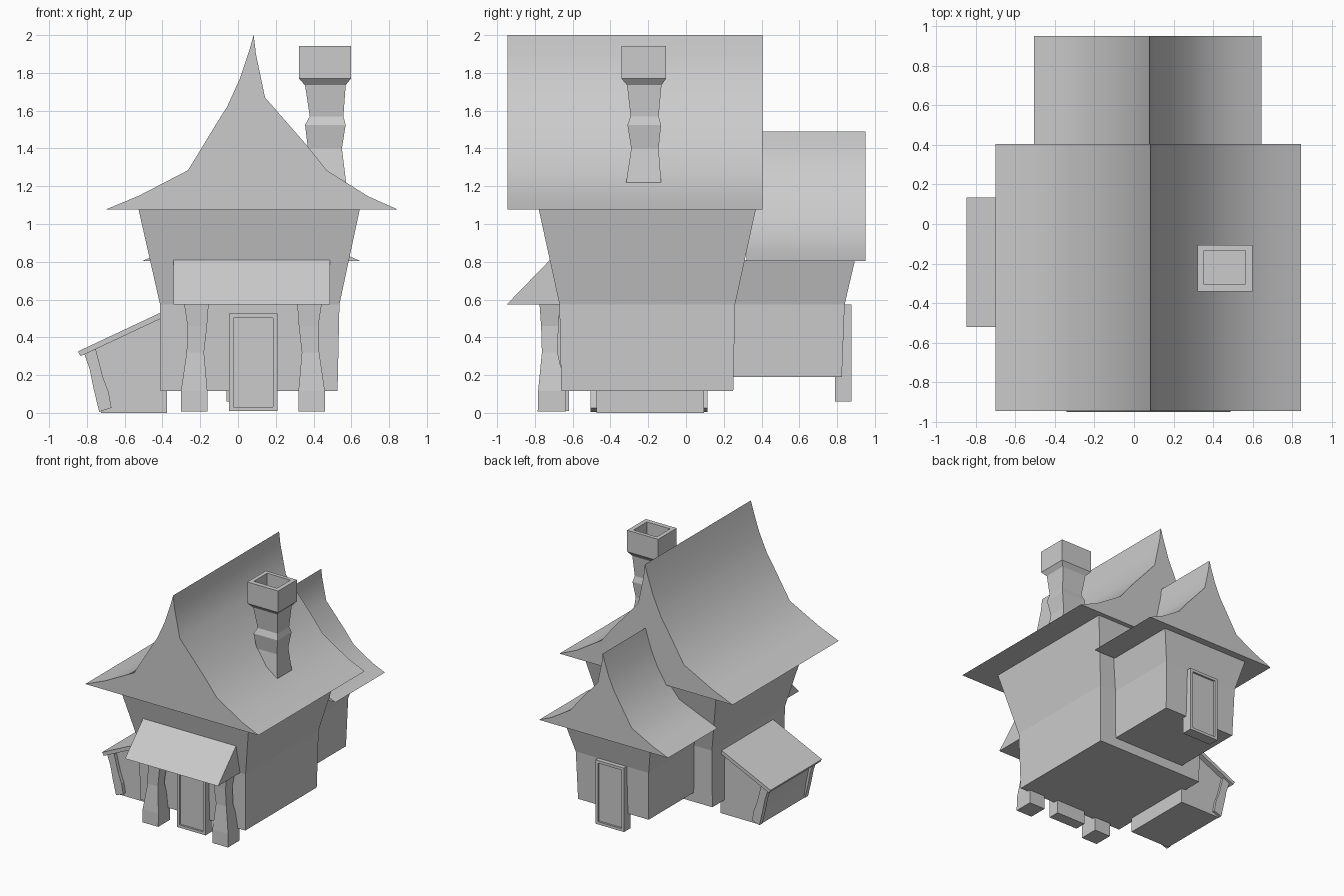
import bpy, bmesh
from math import radians

if "Cube" in bpy.data.objects:
    bpy.data.objects.remove(bpy.data.objects["Cube"])


def finish(name, bm, smooth=False):
    bmesh.ops.recalc_face_normals(bm, faces=bm.faces)
    mesh = bpy.data.meshes.new(name)
    bm.to_mesh(mesh)
    bm.free()
    ob = bpy.data.objects.new(name, mesh)
    bpy.context.collection.objects.link(ob)
    if smooth:
        bpy.ops.object.select_all(action='DESELECT')
        ob.select_set(True)
        bpy.context.view_layer.objects.active = ob
        bpy.ops.object.shade_smooth_by_angle(angle=radians(40))
    return ob


def skin(name, loops, smooth=False):
    """Join a series of matching point loops and cap both ends."""
    bm = bmesh.new()
    rings = [[bm.verts.new(p) for p in loop] for loop in loops]
    n = len(rings[0])
    for r, s in zip(rings, rings[1:]):
        for i in range(n):
            j = (i + 1) % n
            bm.faces.new((r[i], r[j], s[j], s[i]))
    bm.faces.new(rings[0])
    bm.faces.new(rings[-1])
    return finish(name, bm, smooth)


def prism_y(name, profile, y0, y1, smooth=False):
    return skin(name, [[(x, y, z) for x, z in profile] for y in (y0, y1)], smooth)


def prism_x(name, profile, x0, x1):
    return skin(name, [[(x, y, z) for y, z in profile] for x in (x0, x1)])


def loft_z(name, rings):
    """Rectangular rings (z, x0, x1, y0, y1) stacked upwards."""
    return skin(name, [[(a, c, z), (b, c, z), (b, d, z), (a, d, z)]
                       for z, a, b, c, d in rings])


def door(name, x, z, back, face):
    """Slab with a recessed panel on its outer face."""
    inner = face - 0.015 * (1 if face > back else -1)
    rings = [(0, back), (0, face), (0.022, face), (0.022, inner)]
    w, h = 0.255, 0.515
    skin(name, [[(x + i, y, z + i), (x + w - i, y, z + i),
                 (x + w - i, y, z + h - i), (x + i, y, z + h - i)] for i, y in rings])


# Swept roofs: the rear one is a smaller copy of the main outline
roof = [(-.70, 1.077), (-.524, 1.15), (-.265, 1.284), (-.106, 1.545), (-.058, 1.62),
        (.01, 1.77), (.063, 1.93), (.083, 2.0), (.095, 1.90), (.143, 1.67),
        (.37, 1.41), (.47, 1.284), (.69, 1.146), (.845, 1.077)]
prism_y("main_roof", roof, -.945, .405, True)
small = [(-.505 + (x + .70) * .744, .805 + (z - 1.077) * .742) for x, z in roof]
prism_y("rear_roof", small, .32, .95, True)

# Flaring walls
loft_z("main_walls", [(.115, -.41, .527, -.66, .25), (.575, -.413, .537, -.67, .26),
                      (1.08, -.527, .645, -.78, .37)])
loft_z("rear_walls", [(.19, -.245, .385, .15, .825), (.575, -.255, .395, .15, .84),
                      (.81, -.31, .455, .15, .895)])

# Doors
door("front_door", -.047, .01, -.62, -.71)
door("rear_door", -.06, .06, .79, .875)

# Porch awning and its two waisted posts
prism_x("porch_awning", [(-.95, .573), (-.72, .81), (-.66, .81), (-.66, .573)], -.342, .487)
for side, x in (("left", -.232), ("right", .39)):
    s = 1 if side == "left" else -1
    rings = []
    for z, a, b, c, d in [(.008, -.07, .07, -.785, -.635), (.115, -.07, .07, -.783, -.635),
                          (.32, -.04, .052, -.763, -.68), (.46, -.035, .068, -.767, -.675),
                          (.60, -.057, .078, -.777, -.665)]:
        rings.append((z, x + min(s * a, s * b), x + max(s * a, s * b), c, d))
    loft_z(side + "_porch_post", rings)

# Crooked chimney with hollow cap
loft_z("chimney", [(1.20, .34, .575, -.32, -.13), (1.40, .37, .55, -.29, -.145),
                   (1.525, .355, .57, -.31, -.132), (1.57, .38, .558, -.293, -.145),
                   (1.735, .355, .57, -.312, -.13), (1.77, .322, .598, -.342, -.105),
                   (1.943, .322, .598, -.342, -.105), (1.943, .355, .562, -.305, -.135),
                   (1.83, .355, .562, -.305, -.135)])

# Side lean-to: body, sloped roof slab and bowed corner posts
prism_y("lean_to_body", [(-.725, 0), (-.375, 0), (-.375, .515), (-.79, .325),
                         (-.77, .25), (-.745, .13)], -.475, .095)
prism_y("lean_to_roof", [(-.848, .325), (-.833, .30), (-.39, .508), (-.39, .54)], -.52, .135)
for name, y in (("front", -.505), ("back", .075)):
    prism_y("lean_to_" + name + "_post",
            [(-.735, .005), (-.67, .027), (-.685, .11), (-.715, .19), (-.755, .345),
             (-.815, .317), (-.785, .23), (-.765, .13)], y, y + .04)
